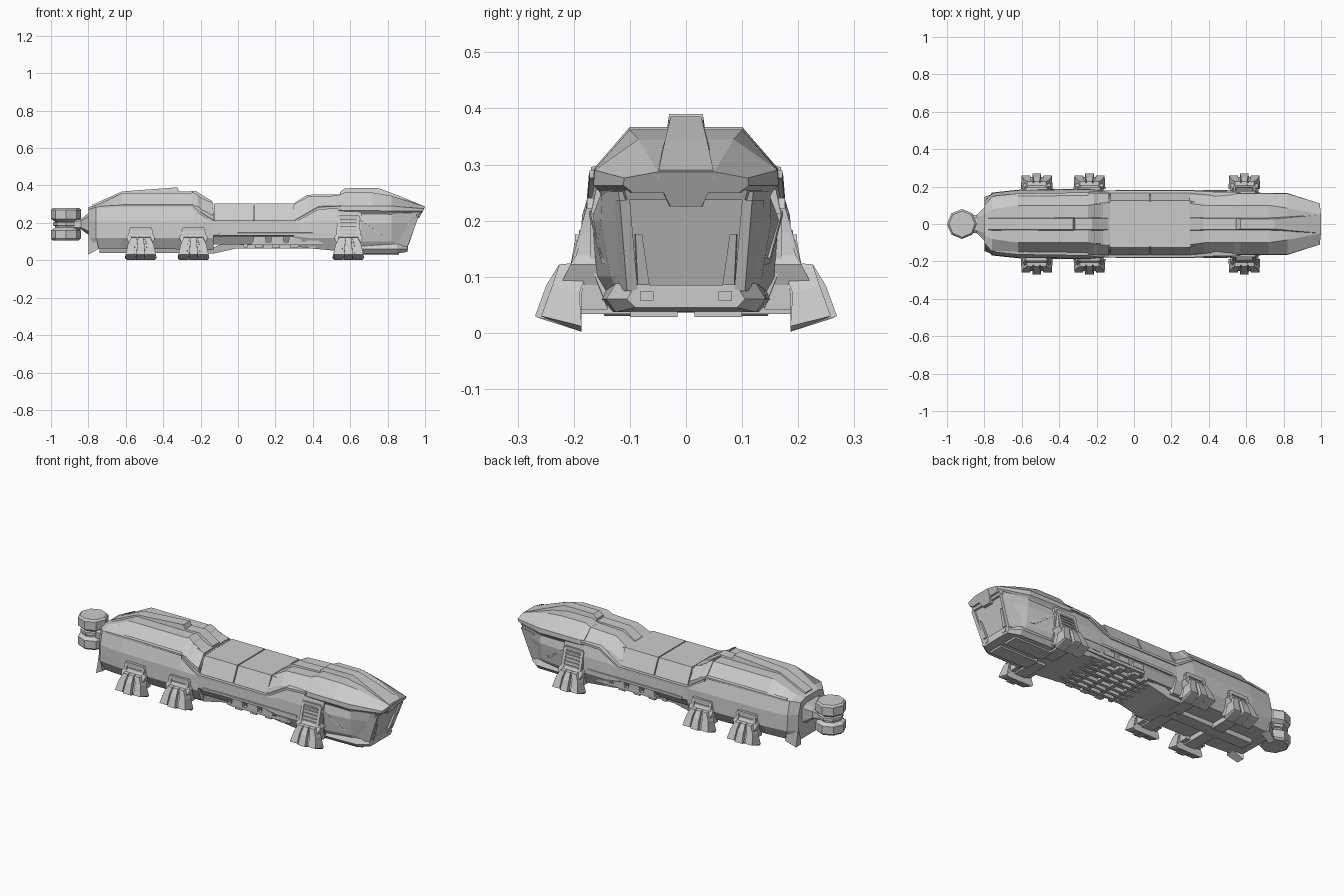
import bpy, bmesh
from math import cos, sin, pi


def loft(name, loops):
    """Skin closed loops of 3D points and cap both ends."""
    bm = bmesh.new()
    rings = [[bm.verts.new(p) for p in lp] for lp in loops]
    n = len(rings[0])
    for a, b in zip(rings, rings[1:]):
        for i in range(n):
            bm.faces.new((a[i], a[(i + 1) % n], b[(i + 1) % n], b[i]))
    bm.faces.new(rings[0][::-1])
    bm.faces.new(rings[-1])
    bmesh.ops.recalc_face_normals(bm, faces=bm.faces)
    me = bpy.data.meshes.new(name)
    bm.to_mesh(me)
    bm.free()
    ob = bpy.data.objects.new(name, me)
    bpy.context.collection.objects.link(ob)
    return ob


def hull(name, stations, lean=0.0):
    """Stations (x, (y, z)...) hold half sections; the last one may lean forward with z."""
    loops = []
    for k, (x, *half) in enumerate(stations):
        s = lean if k == len(stations) - 1 else 0
        loops.append([(x + s * (z - half[-1][1]), y, z) for y, z in half]
                     + [(x + s * (z - half[-1][1]), -y, z) for y, z in reversed(half)])
    return loft(name, loops)


def box(name, x, y, z, taper=1.0):
    """Box from (min, max) ranges; taper narrows the top along x."""
    c, h = (x[0] + x[1]) / 2, (x[1] - x[0]) / 2
    return loft(name, [[(c - h * t, y[0], zz), (c + h * t, y[0], zz),
                        (c + h * t, y[1], zz), (c - h * t, y[1], zz)]
                       for zz, t in ((z[0], 1), (z[1], taper))])


def rail(name, path, w=0.012, h=0.014):
    """Rectangular strip along (x, y, z) points, on both sides of the body."""
    for s, side in SIDES:
        loft(f"{name}_{side}", [[(x, s * (y - w), z - h / 2), (x, s * (y + w / 2), z - h / 2),
                                 (x, s * (y + w / 2), z + h / 4), (x, s * (y - w), z + h / 2)]
                                for x, y, z in path])


SIDES = ((-1, "right"), (1, "left"))

# Rear engine hull
hull("rear_hull", [
    (-.80, (.06, .285), (.10, .27), (.12, .21), (.12, .12), (.10, .06)),
    (-.76, (.08, .295), (.145, .285), (.165, .21), (.168, .12), (.14, .062)),
    (-.62, (.10, .36), (.155, .29), (.18, .21), (.183, .12), (.15, .062)),
    (-.24, (.10, .36), (.16, .29), (.185, .21), (.19, .12), (.15, .058)),
    (-.13, (.11, .30), (.15, .25), (.173, .20), (.177, .12), (.15, .055))])
# Raised collar between rear hull and deck
hull("rear_collar", [
    (-.245, (.10, .367), (.165, .292), (.165, .27)),
    (-.215, (.105, .35), (.167, .288), (.167, .26)),
    (-.195, (.11, .328), (.167, .272), (.167, .24)),
    (-.135, (.115, .31), (.165, .24), (.165, .21))])
rail("rear_shoulder_rail", [(-.74, .145, .285), (-.62, .157, .292), (-.24, .163, .292)])
hull("rear_belly", [(-.24, (.13, .07), (.12, .036)), (-.13, (.13, .07), (.12, .036)),
                    (.02, (.13, .13), (.12, .07))])
hull("rear_keel", [(-.74, (.045, .07), (.035, .04)), (-.2, (.045, .07), (.035, .04))])

# Tail skirt flaps
for s, side in SIDES:
    loft(f"tail_flap_{side}", [
        [(-.798, s * .09, .13), (-.798, s * .122, .13), (-.76, s * .166, .13), (-.75, s * .12, .13)],
        [(-.80, s * .10, .03), (-.80, s * .145, .03), (-.745, s * .165, .062), (-.745, s * .11, .062)]])

# Middle body and deck panels
hull("mid_body", [(x, (.155, .215), (.169, .212), (.173, .20), (.177, .135), (.165, .125), (.14, .085))
                  for x in (-.16, .56)])
hull("deck_core", [(x, (.12, .297), (.155, .21)) for x in (-.15, .34)])
for i, (a, b) in enumerate(((-.125, .083), (.089, .30))):
    hull(f"deck_panel_{i}", [(x, (.125, .303), (.165, .217), (.165, .21)) for x in (a, b)])

# Belt line stepping along the sides
rail("belt_line", [(-.24, .163, .28), (-.13, .169, .207), (.30, .169, .207),
                   (.43, .162, .28), (.55, .162, .285)], w=.02, h=.018)
rail("lower_sill", [(-.10, .174, .14), (.02, .174, .142), (.50, .174, .142)], w=.016, h=.018)

# Front shoulder and cabin
hull("front_shoulder", [
    (.30, (.11, .30), (.155, .24), (.17, .20), (.177, .13), (.15, .075)),
    (.375, (.10, .34), (.152, .275), (.173, .21), (.18, .12), (.15, .065)),
    (.53, (.10, .346), (.158, .29), (.175, .21), (.18, .12), (.15, .05)),
    (.66, (.10, .34), (.155, .28), (.170, .21), (.170, .12), (.14, .045))])
hull("cabin_roof", [
    (.535, (.10, .346), (.16, .293), (.166, .27), (.15, .25)),
    (.57, (.10, .362), (.164, .29), (.166, .266), (.15, .248)),
    (.72, (.10, .362), (.164, .29), (.166, .266), (.15, .248)),
    (.82, (.085, .345), (.163, .29), (.165, .263), (.148, .245)),
    (.98, (.05, .287), (.11, .276), (.112, .263), (.095, .25))], lean=.52)
hull("nose_hull", [
    (.62, (.15, .25), (.170, .2), (.163, .1), (.13, .045)),
    (.82, (.15, .252), (.152, .2), (.135, .1), (.11, .045)),
    (.89, (.12, .252), (.115, .2), (.10, .1), (.095, .06))], lean=.36)
hull("visor_band", [(.64, (.155, .252), (.145, .235)), (.82, (.155, .252), (.145, .235)),
                    (.965, (.11, .255), (.105, .237))], lean=.5)
rail("nose_cheek_rail", [(.65, .166, .215), (.77, .144, .13), (.90, .103, .125)], h=.014)

# Window frame, inner brackets and headlamps on the nose
for s, side in SIDES:
    loft(f"nose_frame_{side}", [
        [(.87, s * .139, .237), (.967, s * .118, .237), (.965, s * .10, .237), (.87, s * .10, .237)],
        [(.83, s * .124, .075), (.908, s * .105, .075), (.906, s * .086, .075), (.83, s * .09, .075)]])
    loft(f"nose_bracket_{side}", [
        [(.90, s * .095, .175), (.944, s * .09, .175), (.944, s * .078, .175), (.90, s * .078, .175)],
        [(.88, s * .095, .085), (.914, s * .086, .085), (.914, s * .065, .085), (.88, s * .065, .085)]])
    box(f"head_lamp_{side}", (.88, .91), sorted((s * .058, s * .082)), (.058, .074))

# Front bumper
hull("bumper", [
    (.64, (.14, .085), (.15, .06), (.13, .037)),
    (.85, (.125, .088), (.142, .06), (.125, .037)),
    (.907, (.09, .085), (.105, .06), (.09, .045))])

# Roof spines
hull("front_spine", [
    (.545, (.03, .365), (.036, .33)), (.57, (.027, .385), (.035, .35)),
    (.75, (.027, .386), (.036, .35)), (.86, (.037, .345), (.045, .32)),
    (.995, (.049, .29), (.05, .275))])
hull("nose_prow", [(.93, (.05, .285), (.045, .26), (.03, .225)),
                   (.968, (.05, .285), (.045, .26), (.028, .225))], lean=.54)
hull("front_step_spine", [(.30, (.033, .305), (.038, .29)), (.37, (.03, .35), (.036, .33)),
                          (.55, (.03, .353), (.036, .33))])
hull("rear_spine", [(-.78, (.03, .296), (.036, .28)), (-.62, (.03, .368), (.036, .34)),
                    (-.325, (.03, .39), (.036, .35)), (-.315, (.03, .367), (.036, .35)),
                    (-.225, (.03, .37), (.036, .35)), (-.14, (.03, .317), (.036, .29))])

# Tail coupling: tapered neck and eight-sided double drum
hull("coupling_neck", [(-.79, (.05, .26), (.10, .24), (.10, .15), (.05, .13)),
                       (-.84, (.035, .22), (.05, .21), (.05, .175), (.035, .165)),
                       (-.90, (.03, .215), (.04, .205), (.04, .175), (.03, .165))])
loft("coupling_drum", [[(-.92 + r * cos(k * pi / 4), r * sin(k * pi / 4), z) for k in range(8)]
                       for r, z in ((.07, .106), (.08, .116), (.08, .16), (.058, .174), (.058, .182),
                                    (.068, .186), (.068, .202), (.058, .206), (.08, .222),
                                    (.08, .27), (.07, .28))])

# Hover pods: housing, vents, clawed foot and strut under the hull
for name, cx, top, ytop in (("rear", -.52, .175, .194), ("centre", -.238, .175, .194),
                            ("front", .59, .24, .172)):
    for s, side in SIDES:
        tag = f"{name}_{side}"
        loft(f"pod_housing_{tag}", [
            [(cx - w, s * .14, z), (cx + w, s * .14, z), (cx + w, s * y, z), (cx - w, s * y, z)]
            for z, w, y in ((.042, .062, .222), (.085, .062, .224), (.122, .076, .206),
                            (.138, .066, .196), (top, .056, ytop - .006))])
        box(f"pod_cap_{tag}", (cx - .066, cx + .066), sorted((s * .14, s * (ytop + .004))),
            (top - .018, top), .85)
        for k in range(5 if name == "front" else 2):
            z = .138 + k * .018
            y = .196 + (ytop - .196) * (z - .138) / (top - .138)
            box(f"pod_vent_{tag}_{k}", (cx - .044, cx + .044), sorted((s * .15, s * (y + .003))), (z, z + .009))
        for k in (-1, 1):
            x = cx + k * .054
            loft(f"pod_post_{tag}_{k}", [
                [(x - .008, s * .15, z), (x + .008, s * .15, z), (x + .008, s * y, z), (x - .008, s * y, z)]
                for z, y in ((.12, .206), (top - .012, ytop + .004))])
        # Solid foot behind the claws, then three flared claws
        loft(f"pod_foot_{tag}", [
            [(cx - w, s * yi, zi), (cx + w, s * yi, zi), (cx + w, s * yo, zo), (cx - w, s * yo, zo)]
            for w, yi, zi, yo, zo in ((.05, .17, .126, .22, .12), (.068, .186, .07, .232, .08),
                                      (.076, .186, .014, .25, .032), (.070, .186, .004, .243, .024))])
        for k in (-1, 0, 1):
            o = .258 if k else .269
            loft(f"pod_claw_{tag}_{k}", [
                [(cx + k * dx - w, s * yi, zi), (cx + k * dx + w, s * yi, zi),
                 (cx + k * dx + w * .85, s * yo, zo), (cx + k * dx - w * .85, s * yo, zo)]
                for dx, w, yi, zi, yo, zo in (
                    (.036, .017, .17, .127, .226, .122), (.05, .022, .19, .07, o - .02, .085),
                    (.058, .027, .186, .012, o, .03), (.052, .024, .186, .002, o - .008, .026))])
        box(f"pod_strut_{tag}", (cx - .035, cx + .035), sorted((s * .03, s * .19)), (.034, .08))

# Undercarriage: cross ribs, pipes and side boxes
box("under_plate", (-.02, .66), (-.13, .13), (.082, .10))
for k in range(7):
    x = .03 + k * .085
    box(f"under_rib_{k}", (x, x + .022), (-.14, .14), (.068, .09))
for s, side in SIDES:
    for k, y in enumerate((.02, .06, .10)):
        box(f"under_pipe_{side}_{k}", (-.02, .64), sorted((s * y, s * (y + .018))), (.062, .085))
    box(f"side_tray_{side}", (.07, .45), sorted((s * .13, s * .168)), (.082, .098))
    for k in range(4):
        x = .08 + k * .095
        box(f"side_box_{side}_{k}", (x, x + .07), sorted((s * .12, s * .172)), (.098, .128), .9)
        box(f"side_rod_{side}_{k}", (x + .01, x + .05), sorted((s * .12, s * .155)), (.066, .09))
    box(f"front_skid_{side}", (.62, .86), sorted((s * .015, s * .10)), (.028, .05))
